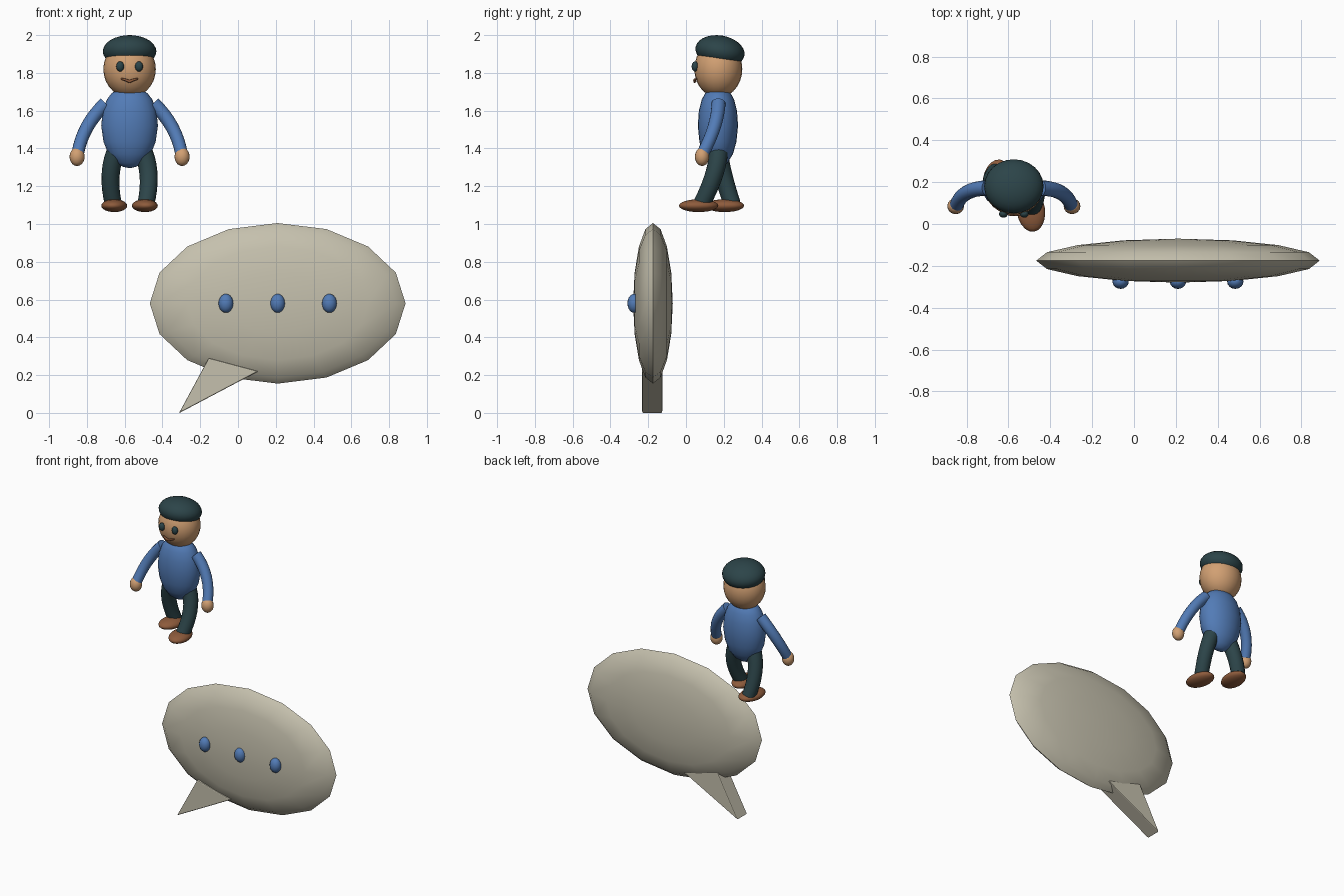
import bpy, bmesh, math
from mathutils import Vector, Matrix

if "Cube" in bpy.data.objects:
    bpy.data.objects.remove(bpy.data.objects["Cube"])


def colour(name, rgb):
    m = bpy.data.materials.new(name)
    m.diffuse_color = (*rgb, 1)
    m.use_nodes = True
    m.node_tree.nodes["Principled BSDF"].inputs["Base Color"].default_value = m.diffuse_color
    return m


SHELL = colour("warm grey", (0.56, 0.53, 0.42))
BLUE = colour("blue", (0.085, 0.20, 0.47))
DARK = colour("dark teal", (0.025, 0.058, 0.066))
SKIN = colour("skin tan", (0.64, 0.35, 0.17))
BROWN = colour("brown", (0.27, 0.105, 0.045))


def finish(name, bm, mat, smooth=True):
    bmesh.ops.recalc_face_normals(bm, faces=bm.faces)
    me = bpy.data.meshes.new(name)
    bm.to_mesh(me)
    bm.free()
    ob = bpy.data.objects.new(name, me)
    bpy.context.collection.objects.link(ob)
    me.materials.append(mat)
    if smooth:
        bpy.ops.object.select_all(action='DESELECT')
        ob.select_set(True)
        bpy.context.view_layer.objects.active = ob
        bpy.ops.object.shade_smooth_by_angle(angle=math.radians(50))
    return ob


def ellipsoid(name, centre, radii, mat, seg=24, rings=14, rot=(0, 0, 0), pole_y=False):
    bm = bmesh.new()
    bmesh.ops.create_uvsphere(bm, u_segments=seg, v_segments=rings, radius=1)
    if pole_y:
        bm.transform(Matrix.Rotation(math.pi / 2, 4, 'X'))
    bm.transform(Matrix.Diagonal((*radii, 1)))
    for axis, a in zip("XYZ", rot):
        bm.transform(Matrix.Rotation(math.radians(a), 4, axis))
    bm.transform(Matrix.Translation(centre))
    return finish(name, bm, mat)


def tube(name, ctrl, r0, r1, mat, steps=8, seg=16):
    """Tapered tube along an arc through three points."""
    a, mid, c = map(Vector, ctrl)
    b = mid * 2 - (a + c) / 2
    bm = bmesh.new()
    loops = []
    for i in range(steps + 1):
        t = i / steps
        p = a * (1 - t) ** 2 + b * 2 * t * (1 - t) + c * t * t
        d = ((b - a) * (1 - t) + (c - b) * t).normalized()
        u = d.cross(Vector((0, 1, 0))).normalized()
        v = d.cross(u)
        r = r0 + (r1 - r0) * t
        loops.append([bm.verts.new(p + r * (u * math.cos(w) + v * math.sin(w)))
                      for w in (2 * math.pi * k / seg for k in range(seg))])
    for p, q in zip(loops, loops[1:]):
        for k in range(seg):
            bm.faces.new((p[k], p[(k + 1) % seg], q[(k + 1) % seg], q[k]))
    bm.faces.new(loops[0])
    bm.faces.new(loops[-1])
    return finish(name, bm, mat)


# Speech bubble body
ellipsoid("bubble_body", (0.21, -0.175, 0.58), (0.677, 0.105, 0.425), SHELL, 16, 8, pole_y=True)

# Three dots on the bubble front
for i, x in enumerate((-0.064, 0.21, 0.484)):
    ellipsoid(f"bubble_dot_{i + 1}", (x, -0.275, 0.58), (0.039, 0.035, 0.05), BLUE, 16, 10)

# Bubble tail: bevelled triangular wedge
bm = bmesh.new()
face = bm.faces.new([bm.verts.new((x, -0.233, z))
                     for x, z in ((-0.313, -0.002), (0.107, 0.22), (-0.155, 0.29))])
ext = bmesh.ops.extrude_face_region(bm, geom=[face])
for v in ext["geom"]:
    if isinstance(v, bmesh.types.BMVert):
        v.co.y = -0.125
bmesh.ops.bevel(bm, geom=bm.edges[:], offset=0.006, segments=2, affect='EDGES', profile=0.5)
finish("bubble_tail", bm, SHELL, smooth=False)

CX = -0.574  # figure centre line

# Torso: turned profile, flattened front to back
profile = [(0, 1.295), (0.035, 1.303), (0.07, 1.323), (0.112, 1.37), (0.138, 1.435), (0.15, 1.52),
           (0.142, 1.60), (0.12, 1.66), (0.095, 1.692), (0.06, 1.715), (0, 1.725)]
bm = bmesh.new()
pts = [bm.verts.new((r, 0, z)) for r, z in profile]
edges = [bm.edges.new(e) for e in zip(pts, pts[1:])]
bmesh.ops.spin(bm, geom=pts + edges, axis=(0, 0, 1), cent=(0, 0, 0), steps=24, angle=2 * math.pi)
bmesh.ops.remove_doubles(bm, verts=bm.verts, dist=0.0005)
bm.transform(Matrix.Translation((CX, 0.169, 0)) @ Matrix.Diagonal((1, 0.71, 1, 1)))
finish("torso", bm, BLUE)

# Head, cap and face
ellipsoid("head", (CX, 0.171, 1.82), (0.139, 0.127, 0.15), SKIN)
ellipsoid("cap", (CX, 0.18, 1.914), (0.142, 0.131, 0.084), DARK, rot=(-10, 0, 0))
for side, s in (("right", -1), ("left", 1)):
    ellipsoid(f"{side}_eye", (CX + s * 0.05, 0.048, 1.834), (0.021, 0.018, 0.027), DARK, 16, 10)
    tube(f"{side}_mouth_half", ((CX, 0.047, 1.754), (CX + s * 0.022, 0.046, 1.763),
                                (CX + s * 0.043, 0.056, 1.768)), 0.008, 0.005, BROWN, 4, 8)

# Limbs: mirrored in x, legs in mid-stride (s = 1 steps forward)
for side, s in (("right", -1), ("left", 1)):
    tube(f"{side}_arm", ((CX + s * 0.127, 0.172, 1.638), (CX + s * 0.224, 0.15, 1.515),
                         (CX + s * 0.274, 0.09, 1.375)), 0.037, 0.033, BLUE)
    ellipsoid(f"{side}_hand", (CX + s * 0.278, 0.085, 1.356), (0.04, 0.038, 0.049), SKIN, 16, 10)
    y_mid, y_end = (0.145, 0.082) if s > 0 else (0.2, 0.245)
    tube(f"{side}_leg", ((CX + s * 0.075, 0.172, 1.375), (CX + s * 0.101, y_mid, 1.25),
                         (CX + s * 0.086, y_end, 1.105)), 0.05, 0.045, DARK)
    ellipsoid(f"{side}_foot", (CX + s * 0.081, 0.067 if s > 0 else 0.204, 1.097),
              (0.068, 0.105, 0.034), BROWN, 20, 12, rot=(0, 0, s * 8))
